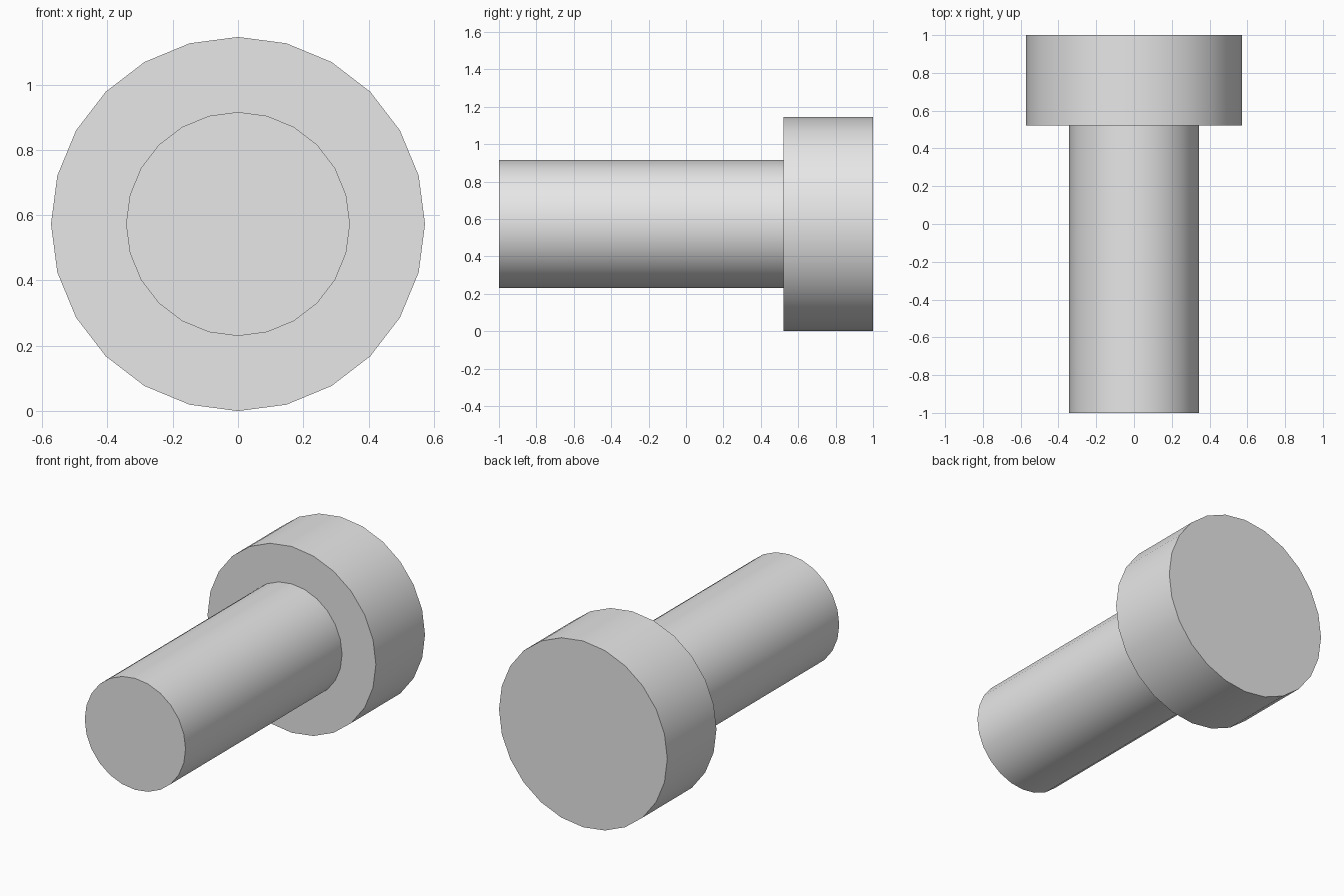
import bpy
import math

if "Cube" in bpy.data.objects:
    bpy.data.objects.remove(bpy.data.objects["Cube"], do_unlink=True)

HEAD_RADIUS = 0.573
SHAFT_RADIUS = 0.343
SHOULDER = 0.522  # y where the shaft meets the head

grey = bpy.data.materials.new("light_grey")
grey.use_nodes = True
grey.diffuse_color = (0.8, 0.8, 0.8, 1)
grey.node_tree.nodes["Principled BSDF"].inputs["Base Color"].default_value = (0.8, 0.8, 0.8, 1)


def cylinder(name, radius, y_front, y_back):
    """Capped cylinder lying along y, with a vertex at the top."""
    bpy.ops.mesh.primitive_cylinder_add(
        vertices=24, radius=radius, depth=y_back - y_front,
        location=(0, (y_front + y_back) / 2, HEAD_RADIUS),
        rotation=(math.radians(90), 0, 0))
    obj = bpy.context.object
    obj.name = name
    obj.data.materials.append(grey)
    bpy.ops.object.shade_smooth_by_angle(angle=math.radians(30))
    return obj


# Narrow shaft at the front, wide head at the back
cylinder("shaft", SHAFT_RADIUS, -1, SHOULDER)
cylinder("head", HEAD_RADIUS, SHOULDER, 1)
